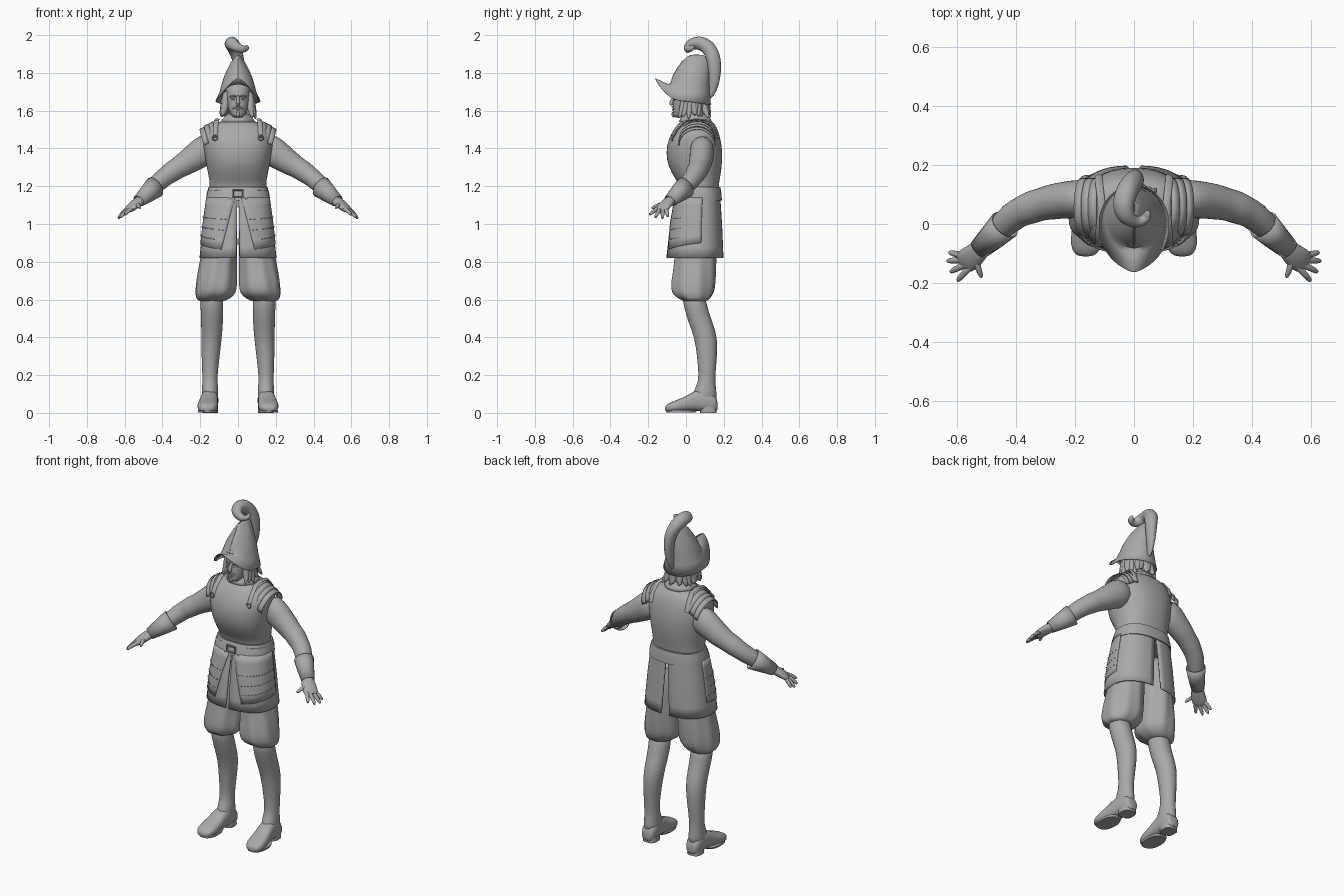
import bpy, bmesh, math, random
from mathutils import Vector
random.seed(4)
GREY = bpy.data.materials.new("plain_grey")
GREY.diffuse_color = (0.4, 0.4, 0.4, 1)


def finish(name, bm, mirror=False, sub=0, thick=0, angle=40):
    bmesh.ops.recalc_face_normals(bm, faces=bm.faces)
    me = bpy.data.meshes.new(name)
    bm.to_mesh(me)
    bm.free()
    me.materials.append(GREY)
    ob = bpy.data.objects.new(name, me)
    bpy.context.collection.objects.link(ob)
    bpy.ops.object.select_all(action='DESELECT')
    ob.select_set(True)
    bpy.context.view_layer.objects.active = ob
    bpy.ops.object.shade_smooth_by_angle(angle=math.radians(60 if sub else angle))
    if sub:
        ob.modifiers.new("smooth", 'SUBSURF').levels = sub
        ob.modifiers["smooth"].render_levels = sub
    if thick:
        m = ob.modifiers.new("thickness", 'SOLIDIFY')
        m.thickness, m.offset = thick, 0
    if mirror:
        ob.modifiers.new("mirror", 'MIRROR')
    return ob


def skin(bm, rings, closed=True, caps=True):
    vs = [[bm.verts.new(p) for p in r] for r in rings]
    n = len(vs[0])
    for a, b in zip(vs, vs[1:]):
        for i in range(n if closed else n - 1):
            j = (i + 1) % n
            bm.faces.new((a[i], a[j], b[j], b[i]))
    if caps and closed:
        bm.faces.new(vs[0])
        bm.faces.new(vs[-1])


def oval(a, n=2.0):
    """Unit rounded-rectangle point; angle 0 faces the front."""
    s, c = math.sin(a), math.cos(a)
    return math.copysign(abs(s) ** (2 / n), s), -math.copysign(abs(c) ** (2 / n), c)


def stack(name, rows, n=2.0, seg=24, fold=0, caps=True, **kw):
    """Loft of horizontal sections: z, centre x, half width, front y, back y."""
    rings = []
    for z, cx, hw, y0, y1 in rows:
        r = []
        for i in range(seg):
            a = math.tau * i / seg
            u, v = oval(a, n)
            k = 1 + fold * math.cos(8 * a + z * 6)
            r.append((cx + u * hw * k, (y0 + y1) / 2 + v * k * (y1 - y0) / 2, z))
        rings.append(r)
    bm = bmesh.new()
    skin(bm, rings, caps=caps)
    return finish(name, bm, **kw)


def add_tube(bm, pts, seg=10, ref=(0, 0, 1), caps=True):
    """Tube through x, y, z, side radius, up radius."""
    P = [Vector(p[:3]) for p in pts]
    rings = []
    for i, p in enumerate(pts):
        t = (P[min(i + 1, len(P) - 1)] - P[max(i - 1, 0)]).normalized()
        s = t.cross(Vector(ref)).normalized()
        u = s.cross(t)
        ru = p[4] if len(p) > 4 else p[3]
        rings.append([P[i] + s * p[3] * math.cos(a) + u * ru * math.sin(a)
                      for a in (math.tau * k / seg for k in range(seg))])
    skin(bm, rings, caps=caps)


def tubes(name, paths, seg=10, ref=(0, 0, 1), caps=True, **kw):
    bm = bmesh.new()
    for p in paths:
        add_tube(bm, p, seg, ref, caps)
    return finish(name, bm, **kw)


def lerp_row(rows, z):
    rows = sorted(rows)
    for a, b in zip(rows, rows[1:]):
        if a[0] <= z <= b[0]:
            t = (z - a[0]) / (b[0] - a[0])
            return [p + (q - p) * t for p, q in zip(a, b)]
    return rows[0] if z < rows[0][0] else rows[-1]


# Boots, soles and heels
stack("boot_leg", [(.64, .14, .063, -.03, .10), (.55, .138, .060, -.008, .115), (.48, .137, .058, .012, .14),
                   (.40, .14, .055, .045, .168), (.30, .145, .048, .058, .165), (.20, .149, .040, .068, .155),
                   (.15, .148, .041, .06, .156), (.11, .148, .044, .035, .162), (.05, .148, .046, .03, .166)],
      sub=1, mirror=True)
foot = [(.168, .147, .026, .012, .06), (.155, .147, .042, .006, .10), (.10, .148, .046, .006, .13),
        (.05, .152, .047, .010, .122), (0, .157, .052, .008, .088), (-.05, .161, .056, .004, .068),
        (-.09, .163, .050, .004, .054), (-.112, .164, .026, .008, .036)]
bm = bmesh.new()
skin(bm, [[(cx + hw * oval(math.tau * i / 16, 2.6)[0], y, (z0 + z1) / 2 + (z1 - z0) / 2 * oval(math.tau * i / 16, 2.6)[1])
           for i in range(16)] for y, cx, hw, z0, z1 in foot])
finish("boot_foot", bm, sub=1, mirror=True)
stack("boot_heel", [(0, .147, .041, .075, .162), (.035, .147, .041, .07, .162)], n=2.8, mirror=True)
stack("boot_sole", [(.003, .161, .05, -.104, .05), (.014, .161, .051, -.106, .06)], n=2.4, mirror=True)

# Puffed breeches
stack("breeches", [(.588, .14, .055, -.005, .105), (.597, .137, .080, -.025, .120), (.62, .123, .103, -.066, .14),
                   (.65, .116, .110, -.08, .153), (.70, .113, .108, -.078, .157), (.78, .107, .100, -.062, .16),
                   (.90, .092, .088, -.055, .16), (1.1, .08, .075, -.03, .15)], seg=40, fold=.03, sub=1, mirror=True)

# Split coat skirt and the plates hanging over it
SKIRT = [(1.18, .155, -.045, .175), (1.0, .18, -.08, .187), (.82, .20, -.10, .195)]


def skirt_point(a, z, off=0):
    z2, hw, y0, y1 = lerp_row(SKIRT, z)
    u, v = oval(a, 2.5)
    return Vector((u * (hw + off), (y0 + y1) / 2 + v * ((y1 - y0) / 2 + off), z))


def panel(name, corner, off, thick, cols=16, rows=6):
    bm = bmesh.new()
    skin(bm, [[skirt_point(*corner(i / cols, j / rows), off) for i in range(cols + 1)]
              for j in range(rows + 1)], closed=False)
    return finish(name, bm, thick=thick, mirror=True)


rad = math.radians
panel("coat_skirt", lambda s, t: (rad(.3 + t + s * (179 - 5 * t)), 1.18 - .36 * t), 0, .008, 24)
tasset = lambda s, t: (rad((3 + 18 * t) * (1 - s) + 98 * s), 1.14 - t * (.275 - .035 * s))
panel("thigh_plate", tasset, .005, .006)
bm = bmesh.new()
for t in (.42, .63, .82):
    for k in range(12):
        p = skirt_point(*tasset(.06 + .08 * k, t), .008)
        add_tube(bm, [(p.x - .005, p.y, p.z, .002), (p.x + .005, p.y, p.z, .002)], 6)
finish("plate_rivets", bm, mirror=True)

# Breastplate and backplate
TORSO = [(1.18, 0, .158, -.045, .178), (1.20, 0, .150, -.034, .172), (1.23, 0, .151, -.050, .178), (1.30, 0, .166, -.095, .19),
         (1.38, 0, .180, -.108, .194), (1.45, 0, .190, -.094, .184), (1.50, 0, .180, -.066, .168),
         (1.53, 0, .135, -.042, .152), (1.55, 0, .08, -.02, .13)]
stack("cuirass", TORSO, n=2.3, seg=32, sub=1)


def torso_y(x, z, side):
    _, _, hw, y0, y1 = lerp_row(TORSO, z)
    k = max(0, 1 - min(1, abs(x) / hw) ** 2.3) ** (1 / 2.3)
    return (y0 + y1) / 2 + side * k * (y1 - y0) / 2


# Waist belt and buckle
stack("belt", [(1.125, 0, .170, -.064, .190), (1.16, 0, .166, -.058, .188), (1.195, 0, .156, -.045, .182)],
      n=2.4, seg=32)
tubes("belt_buckle", [[(x0, -.066, z0, .005), (x1, -.066, z1, .005)] for x0, z0, x1, z1 in
                      ((-.028, 1.145, .028, 1.145), (-.028, 1.18, .028, 1.18))], 6)
tubes("belt_buckle_sides", [[(x, -.066, 1.142, .005), (x, -.066, 1.183, .005)] for x in (-.026, .026)],
      6, ref=(1, 0, 0))

# Layered shoulder lames hugging the armhole
bm = bmesh.new()
for x, top in ((.128, 1.543), (.152, 1.531), (.176, 1.514)):
    rows = []
    for dx, dz in ((0, 0), (.028, -.013)):
        rows.append([(x + dx - .022 * (1 - math.sin(a)), .058 - .096 * math.cos(a),
                      top - .085 + dz + .085 * math.sin(a)) for a in (math.pi * i / 14 for i in range(15))])
    skin(bm, rows, closed=False)
finish("shoulder_lames", bm, thick=.004, mirror=True)

# Shoulder straps with buckles
path = [(.12, torso_y(.12, z, -1) - .003, z) for z in (1.46, 1.48, 1.50)]
path += [(.115, 0, 1.546), (.11, .055, 1.554), (.115, .11, 1.548)]
path += [(.12, torso_y(.12, z, 1) + .003, z) for z in (1.50, 1.45)]
tubes("shoulder_strap", [[(*p, .013, .005) for p in path]], 8, ref=(.001, -.3, 1), mirror=True)
bm = bmesh.new()
by = torso_y(.122, 1.455, -1) - .006
add_tube(bm, [(.122 + .013 * math.sin(a), by, 1.457 + .014 * math.cos(a), .004)
              for a in (math.tau * i / 12 for i in range(13))], 6, ref=(0, 1, 0))
finish("strap_buckle", bm, mirror=True)

# Sleeves with soft folds
tubes("sleeve", [[(.13, .088, 1.425, .06, .075), (.19, .085, 1.38, .068, .083), (.24, .081, 1.347, .063, .071),
                  (.28, .075, 1.32, .062, .066), (.32, .066, 1.295, .055, .056), (.35, .056, 1.277, .058, .058),
                  (.38, .044, 1.255, .051, .051), (.41, .028, 1.232, .052, .051), (.46, -.018, 1.183, .043, .043),
                  (.52, -.08, 1.125, .03, .028)]], 16, sub=1, mirror=True)
# Gauntlet cuff, palm and fingers
tubes("glove_cuff", [[(.44, -.003, 1.195, .052, .058), (.475, -.038, 1.165, .045, .047),
                      (.525, -.085, 1.122, .034, .030)]], 16, caps=False, thick=.005, mirror=True)
tubes("palm", [[(.50, -.06, 1.14, .028, .026), (.535, -.10, 1.112, .04, .026), (.565, -.122, 1.088, .045, .021),
                (.588, -.138, 1.066, .040, .014)]], 12, sub=1, mirror=True)
fingers = []
for base, tip in (((.59, -.105, 1.075), (.63, -.096, 1.035)), ((.588, -.122, 1.072), (.637, -.126, 1.026)),
                  ((.577, -.14, 1.075), (.627, -.165, 1.030)), ((.562, -.152, 1.08), (.602, -.197, 1.046)),
                  ((.535, -.125, 1.105), (.516, -.185, 1.082))):
    b, t = Vector(base), Vector(tip)
    b0 = b - (t - b) * .35
    m = (b + t) / 2 + Vector((.003, 0, .004))
    fingers.append([(*b0, .012), (*b, .0125), (*m, .0115), (*t, .008)])
tubes("fingers", fingers, 8, sub=1, mirror=True)

# Neck and folded collar
stack("neck", [(1.50, 0, .06, -.01, .11), (1.56, 0, .05, -.015, .09), (1.62, 0, .05, -.015, .09)], sub=1)
stack("collar", [(1.54, 0, .088, -.035, .135), (1.555, 0, .08, -.03, .13), (1.58, 0, .055, -.015, .105),
                 (1.55, 0, .052, -.01, .10)], caps=False, thick=.006, fold=.02, seg=32)

# Head and face
stack("head", [(1.562, 0, .022, -.064, .0), (1.578, 0, .040, -.070, .04), (1.62, 0, .057, -.071, .09),
               (1.655, 0, .063, -.066, .105), (1.70, 0, .068, -.064, .11), (1.76, 0, .062, -.05, .105)], n=2.2, sub=1)
tubes("nose", [[(0, -.060, 1.682, .008), (0, -.071, 1.66, .009), (0, -.082, 1.638, .013), (0, -.07, 1.628, .011)]],
      8, ref=(1, 0, 0), sub=1)
tubes("brow", [[(.008, -.065, 1.676, .005), (.025, -.065, 1.679, .006), (.046, -.053, 1.672, .005)]], 8, sub=1, mirror=True)
tubes("eye", [[(.014, -.062, 1.661, .004), (.026, -.061, 1.662, .007), (.038, -.055, 1.661, .004)]], 8, sub=1, mirror=True)
tubes("moustache", [[(0, -.073, 1.621, .005), (.014, -.071, 1.619, .006), (.03, -.062, 1.61, .004)]], 8, sub=1, mirror=True)
tubes("lower_lip", [[(-.016, -.068, 1.604, .004), (0, -.072, 1.604, .005), (.016, -.068, 1.604, .004)]], 8, sub=1)
tubes("chin_beard", [[(0, -.066, 1.595, .007), (0, -.069, 1.58, .012), (0, -.064, 1.563, .006)]], 8, ref=(1, 0, 0), sub=1)

# Hanging wavy hair locks
locks = []
for i in range(22):
    a = rad(64 + 232 * i / 21)
    u, v = math.sin(a), -math.cos(a)
    end = 1.552 + random.random() * .03
    w = random.uniform(-.014, .014)
    locks.append([(u * r + w * k * abs(v), .026 + v * (r + .008) + w * k * abs(u), z, q) for r, z, q, k in
                  ((.062, 1.71, .014, 0), (.074, 1.66, .022, -.3), (.074, 1.615, .022, .6), (.088, 1.585, .015, 1),
                   (.094, end, .004, 2))])
tubes("hair_locks", locks, 8, ref=(1, .3, 0), sub=1)

# Helmet: leaf brim swept up at the front, flowing into a keeled bowl
S = 48
rim, mid = [], []
for i in range(S):
    a = math.tau * i / S
    s, c = math.sin(a), math.cos(a)
    f = max(c, 0)
    x = .118 * math.copysign(abs(s) ** (1 + .3 * f), s)
    rim.append((x, -.163 * c if c > 0 else -.13 * c, 1.65 + .12 * f ** 2.5 - .02 * max(-c, 0)))
    mid.append((.096 * s, .018 - c * (.116 if c > 0 else .106), 1.695 + .045 * f ** 2))
rings = [rim, mid]
for z, hw, y0, y1, n in ((1.742, .084, -.080, .122, 2), (1.78, .072, -.070, .124, 1.9), (1.82, .054, -.047, .122, 1.75),
                         (1.855, .036, -.021, .116, 1.6), (1.88, .018, .004, .106, 1.5), (1.893, .006, .025, .09, 1.5)):
    rings.append([(hw * u, (y0 + y1) / 2 + v * (y1 - y0) / 2, z) for u, v in
                  (oval(math.tau * i / S, n) for i in range(S))])
bm = bmesh.new()
skin(bm, rings, caps=False)
bm.verts.ensure_lookup_table()
bm.faces.new(bm.verts[-S:])
finish("helmet", bm, thick=.004, angle=50)
# Centre comb of the helmet
tubes("helmet_comb", [[(0, -.081, 1.74, .003), (0, -.068, 1.785, .003), (0, -.046, 1.823, .003), (0, -.018, 1.86, .003),
                       (0, .02, 1.891, .003), (0, .06, 1.896, .003), (0, .1, 1.884, .003)]], 8, ref=(1, 0, 0))

# Plume curling over the top
tubes("plume", [[(0, .125, 1.665, .012, .008), (.004, .145, 1.72, .025, .018), (.008, .153, 1.79, .034, .026),
                 (.004, .150, 1.87, .040, .033), (-.018, .126, 1.93, .042, .038), (-.036, .082, 1.96, .041, .040),
                 (-.036, .036, 1.957, .034, .036), (-.012, .010, 1.938, .028, .030), (.022, .006, 1.922, .025, .026),
                 (.046, .025, 1.926, .019), (.048, .045, 1.945, .008)]], 12, ref=(1, 0, .2), sub=2)
